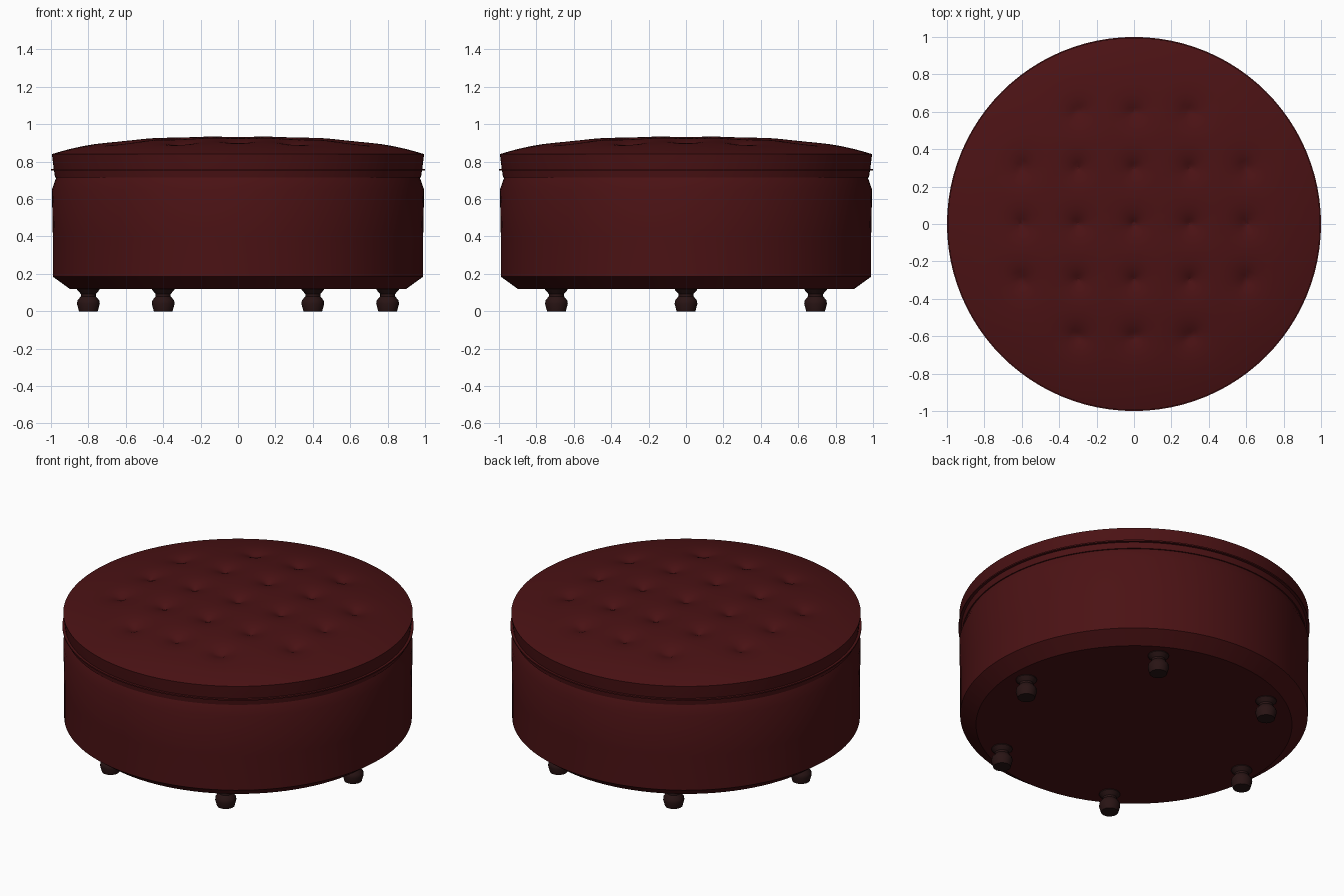
import bpy, bmesh, math

if "Cube" in bpy.data.objects:
    bpy.data.objects.remove(bpy.data.objects["Cube"])


def material(name, color):
    m = bpy.data.materials.new(name)
    m.use_nodes = True
    m.diffuse_color = (*color, 1)
    bsdf = m.node_tree.nodes["Principled BSDF"]
    bsdf.inputs["Base Color"].default_value = (*color, 1)
    bsdf.inputs["Roughness"].default_value = 0.8
    return m


RED = material("dark red leather", (0.07, 0.006, 0.007))
WOOD = material("dark wood", (0.022, 0.007, 0.007))


def lathe(name, profile, mat, segments, center=(0, 0), shape=None, angle=30):
    """Spin (radius, height) points around z; radius 0 closes an end."""
    bm = bmesh.new()
    rings = []
    for r, z in profile:
        count = segments if r > 0 else 1
        ring = []
        for i in range(count):
            a = math.tau * i / segments
            x, y = r * math.cos(a), r * math.sin(a)
            ring.append(bm.verts.new((x, y, z + (shape(x, y, z) if shape else 0))))
        rings.append(ring)
    for low, high in zip(rings, rings[1:]):
        for i in range(segments):
            j = (i + 1) % segments
            corners = [low[i % len(low)], low[j % len(low)],
                       high[j % len(high)], high[i % len(high)]]
            bm.faces.new(list(dict.fromkeys(corners)))
    bmesh.ops.recalc_face_normals(bm, faces=bm.faces)
    mesh = bpy.data.meshes.new(name)
    bm.to_mesh(mesh)
    bm.free()
    mesh.materials.append(mat)
    obj = bpy.data.objects.new(name, mesh)
    obj.location = (*center, 0)
    bpy.context.collection.objects.link(obj)
    bpy.ops.object.select_all(action='DESELECT')
    obj.select_set(True)
    bpy.context.view_layer.objects.active = obj
    bpy.ops.object.shade_smooth_by_angle(angle=math.radians(angle))
    return obj


# Tufting: a square grid of button dimples kept inside a circle
STEP = 0.3
buttons = [(i * STEP, j * STEP) for i in range(-2, 3) for j in range(-2, 3)
           if math.hypot(i, j) < 2.5]


def tuft(x, y, z):
    if z < 0.85:
        return 0
    depth = 0
    for bx, by in buttons:
        d = math.hypot(x - bx, y - by)
        depth += 0.045 * math.exp(-d / 0.055) if d < 0.3 else 0
    return -depth


# Upholstered drum with chamfered foot and tucked top edge
lathe("drum_base", [(0, 0.12), (0.9, 0.12), (0.99, 0.185), (0.99, 0.4),
                    (0.995, 0.65), (0.972, 0.715), (0, 0.715)], RED, 96)

# Domed, tufted seat cushion
RINGS = 64
dome = []
for k in range(RINGS + 1):
    r = 0.995 * (1 - k / RINGS)
    dome.append((r, 0.84 + 0.098 * (1 - (r / 0.995) ** 3.2)))
lathe("seat_cushion", [(0, 0.716), (0.978, 0.716), (0.985, 0.76)] + dome,
      RED, 144, shape=tuft)

# Thin piping around the cushion
lathe("piping", [(0.975, 0.752), (1.0, 0.752), (1.0, 0.76), (0.975, 0.76)], RED, 96)

# Small covered buttons at the bottom of the dimples
for n, (bx, by) in enumerate(buttons):
    r = math.hypot(bx, by)
    z = 0.84 + 0.098 * (1 - (r / 0.995) ** 3.2) - 0.042
    lathe(f"tuft_button_{n + 1}", [(0.014, z - 0.01), (0.012, z + 0.002), (0, z + 0.004)],
          RED, 10, (bx, by), angle=60)

# Six turned feet
foot = [(0, 0), (0.05, 0), (0.061, 0.04), (0.058, 0.058), (0.04, 0.08),
        (0.04, 0.092), (0.06, 0.115), (0.06, 0.125), (0, 0.125)]
for n in range(6):
    a = math.tau * n / 6
    lathe(f"foot_{n + 1}", foot, WOOD, 16, (0.8 * math.cos(a), 0.8 * math.sin(a)))
